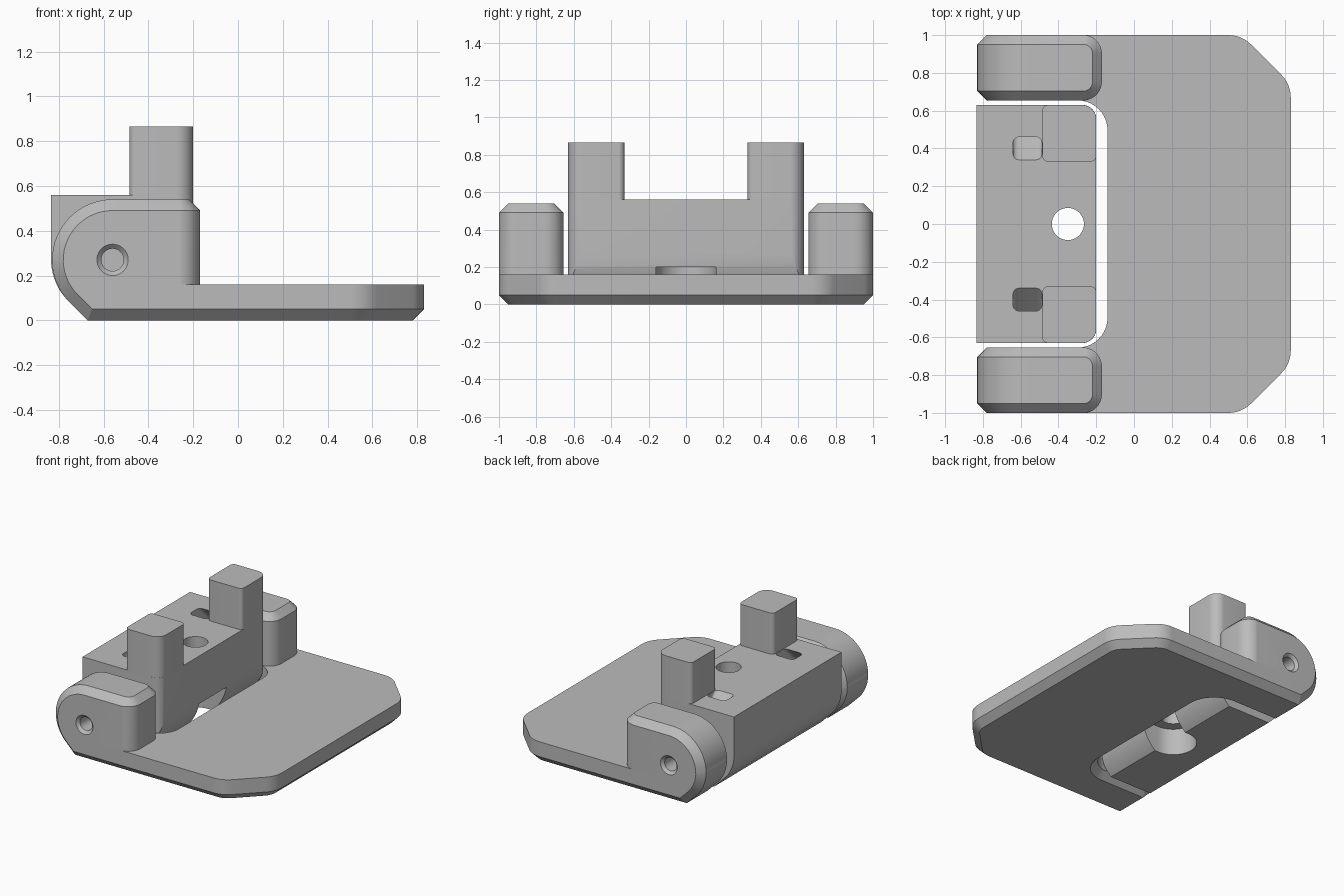
import bpy, bmesh, math
from mathutils import Vector

if "Cube" in bpy.data.objects:
    bpy.data.objects.remove(bpy.data.objects["Cube"])

grey = bpy.data.materials.new("plain_grey")
grey.use_nodes = True
COLOUR = (0.5, 0.5, 0.5, 1)
grey.diffuse_color = COLOUR
grey.node_tree.nodes["Principled BSDF"].inputs["Base Color"].default_value = COLOUR

HINGE_X, HINGE_Z, R = -0.56, 0.27, 0.27
TOE = HINGE_X - R * math.tan(math.pi / 8)      # where the 45 degree heel meets the floor
CH = 0.05


def fillet(corners, steps=10):
    """Counter-clockwise outline from (x, y, radius) corners."""
    out = []
    for i, (x, y, r) in enumerate(corners):
        p = Vector((x, y))
        if r == 0:
            out.append(p)
            continue
        a = (Vector(corners[i - 1][:2]) - p).normalized()
        b = (Vector(corners[(i + 1) % len(corners)][:2]) - p).normalized()
        half = a.angle(b) / 2
        centre = p + (a + b).normalized() * (r / math.sin(half))
        start = p + a * (r / math.tan(half)) - centre
        end = p + b * (r / math.tan(half)) - centre
        sweep = start.angle_signed(end)
        for k in range(steps + 1):
            t = -sweep * k / steps
            c, s = math.cos(t), math.sin(t)
            out.append(centre + Vector((start.x * c - start.y * s, start.x * s + start.y * c)))
    return out


def inset(outline, d):
    """Move every edge of the outline inward by d."""
    out = []
    for i, p in enumerate(outline):
        a = (p - outline[i - 1]).normalized()
        b = (outline[(i + 1) % len(outline)] - p).normalized()
        n = Vector((-a.y - b.y, a.x + b.x)).normalized()
        out.append(p + n * (d / n.dot(Vector((-a.y, a.x)))))
    return out


def loft(name, outline, levels, axis="z", shear=0):
    """Stack (height, inset) copies of an outline along z or y."""
    bm = bmesh.new()
    rings = []
    for h, d in levels:
        ring = inset(outline, d) if d else outline
        if axis == "z":
            pts = [(p.x, p.y + shear * (h - levels[-1][0]), h) for p in ring]
        else:
            pts = [(p.x, h, p.y) for p in ring]
        rings.append([bm.verts.new(q) for q in pts])
    n = len(outline)
    for lo, hi in zip(rings, rings[1:]):
        for i in range(n):
            j = (i + 1) % n
            bm.faces.new((lo[i], lo[j], hi[j], hi[i]))
    bm.faces.new(rings[0])
    bm.faces.new(rings[-1])
    bmesh.ops.recalc_face_normals(bm, faces=bm.faces)
    me = bpy.data.meshes.new(name)
    bm.to_mesh(me)
    bm.free()
    me.materials.append(grey)
    ob = bpy.data.objects.new(name, me)
    bpy.context.collection.objects.link(ob)
    return ob


def carve(ob, tool, operation="DIFFERENCE"):
    """Apply a boolean and discard its tool."""
    mod = ob.modifiers.new("cut", "BOOLEAN")
    mod.operation, mod.object, mod.solver = operation, tool, "EXACT"
    bpy.context.view_layer.update()
    dg = bpy.context.evaluated_depsgraph_get()
    me = bpy.data.meshes.new_from_object(ob.evaluated_get(dg))
    ob.modifiers.clear()
    ob.data = me
    bpy.data.objects.remove(tool)


def circle(x, y, r, n=40):
    return [Vector((x + r * math.cos(k * math.tau / n), y + r * math.sin(k * math.tau / n)))
            for k in range(n)]


def rect(x0, x1, y0, y1, r=(0, 0, 0, 0)):
    return fillet([(x0, y0, r[0]), (x1, y0, r[1]), (x1, y1, r[2]), (x0, y1, r[3])])


# Base plate: notched outline with clipped corners and a chamfered underside
half = [(0.57, -1, 0.17), (0.83, -0.74, 0.17)]
notch = [(-0.14, 0.655, 0.16), (-0.14, -0.655, 0.16)]
outline = fillet([(-0.45, -1, 0)] + half + [(x, -y, r) for x, y, r in reversed(half)]
                 + [(-0.45, 1, 0), (-0.45, 0.655, 0)] + notch + [(-0.45, -0.655, 0)])
parts = [loft("base_plate", outline, [(0, CH), (CH, 0), (0.16, 0)])]

# Hinge ears: chamfered side profile trimmed by a rounded plan, with a pin hole
ear_profile = fillet([(TOE, 0, 0), (0.2, 0, 0), (0.2, 2 * R, 0),
                      (HINGE_X - R, 2 * R, R), (HINGE_X - R, -HINGE_X + R + TOE, R)][:4]
                     + [(HINGE_X - R, TOE - HINGE_X + R, R)], 16)
for side, name in ((1, "left_ear"), (-1, "right_ear")):
    y0, y1 = sorted((0.655 * side, side))
    ear = loft(name, ear_profile, [(y0, CH), (y0 + CH, 0), (y1 - CH, 0), (y1, CH)], "y")
    plan = rect(-1, -0.17, y0 - 0.001, y1 + 0.001, (0, 0.1, 0.1, 0))
    carve(ear, loft("trim", plan, [(-0.1, 0), (0.491, 0), (0.541, CH)]), "INTERSECT")
    pin = [(0.6 * side, 0.02), (0.98 * side, 0.02), (1.01 * side, -0.01)]
    carve(ear, loft("pin_hole", circle(HINGE_X, HINGE_Z, 0.07), pin, "y"))
    parts.append(ear)

# Pivoting block: square top, rounded heel, and an arc that swings clear of the plate
WIDE, FRONT = 0.63, -0.2
reach = FRONT - HINGE_X
arc = [Vector((HINGE_X + reach * math.cos(t), HINGE_Z + reach * math.sin(t)))
       for t in (-k / 14 * math.asin(HINGE_Z / reach) for k in range(14, -1, -1))]
heel = fillet([(FRONT, 0.56, 0), (-0.835, 0.56, 0),
               (-0.835, TOE + 0.835, R), (TOE, 0, 0)], 16)
block = loft("pivot_block", arc + heel, [(-WIDE, 0), (WIDE, 0)], "y")
plan = rect(-1, FRONT + 0.0005, -WIDE - 0.0005, WIDE + 0.0005, (0, 0.075, 0.075, 0))
carve(block, loft("trim", plan, [(-0.1, 0), (0.7, 0)]), "INTERSECT")

# Screw hole with an open-ended slot below it
carve(block, loft("screw_hole", circle(-0.35, 0, 0.085), [(-0.1, 0), (0.7, 0)]))
slot = rect(-0.51, 0, -0.16, 0.16, (0.159, 0, 0, 0.159))
carve(block, loft("slot", slot, [(-0.1, 0), (0.2, 0)]))

# Slanted pockets, which run outward as they go down
for side in (1, -1):
    y0, y1 = sorted((0.33 * side, 0.45 * side))
    pocket = rect(-0.64, -0.488, y0, y1, (0.03,) * 4)
    carve(block, loft("pocket", pocket, [(0.36, 0), (0.57, 0)], shear=-side))
parts.append(block)

# Upright posts on the block
for side, name in ((1, "left_post"), (-1, "right_post")):
    y0, y1 = sorted((0.33 * side, WIDE * side))
    big = (0.03, 0.03, 0.075, 0.03) if side > 0 else (0.03, 0.075, 0.03, 0.03)
    parts.append(loft(name, rect(-0.485, FRONT, y0, y1, big), [(0.54, 0), (0.865, 0)]))

# Smooth curves, keep hard edges crisp
bpy.ops.object.select_all(action="DESELECT")
for ob in parts:
    ob.select_set(True)
bpy.context.view_layer.objects.active = parts[0]
bpy.ops.object.shade_smooth_by_angle(angle=math.radians(25))
